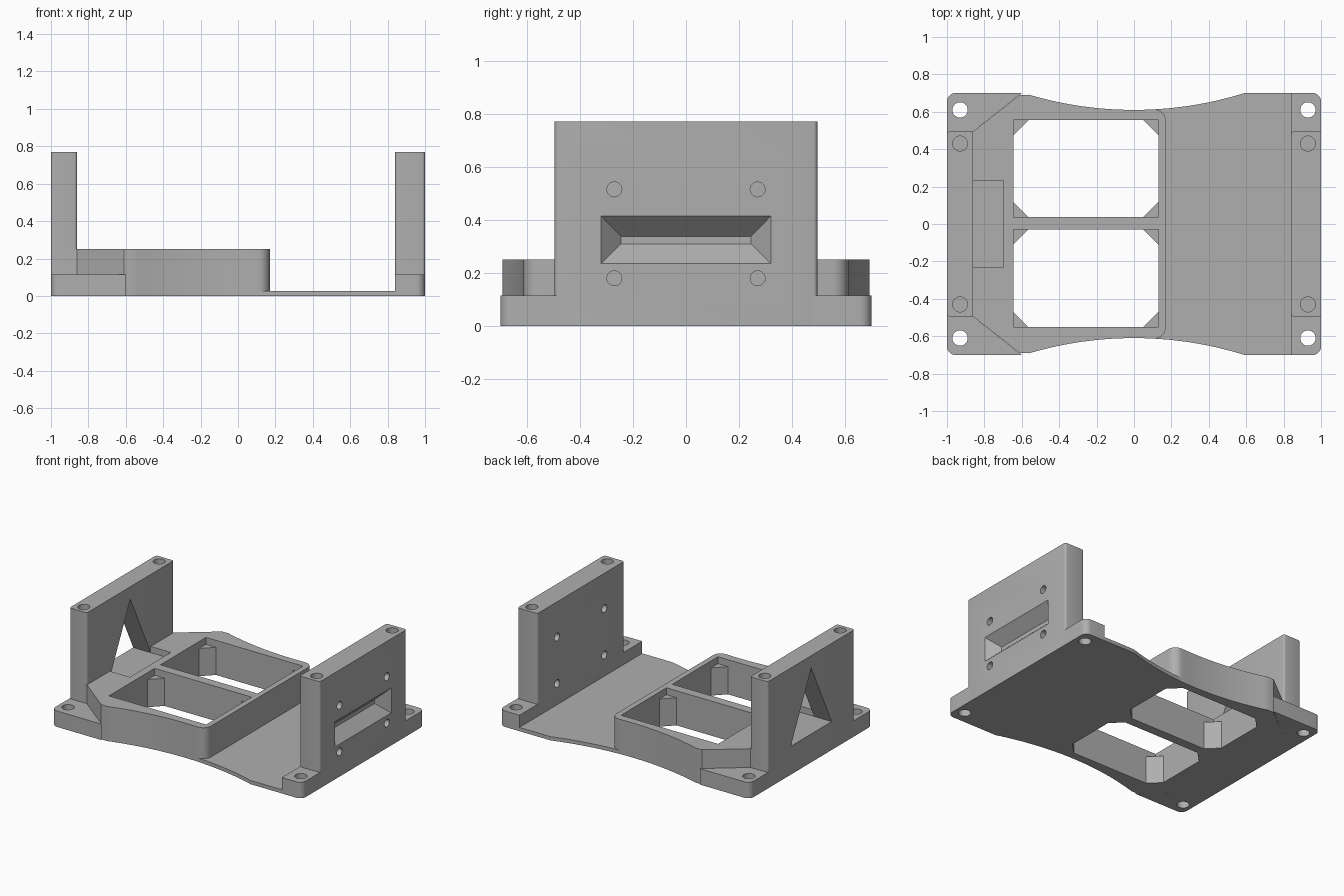
import bpy
import bmesh
from math import sin, cos, pi, sqrt, radians

old = bpy.data.objects.get("Cube")
if old:
    bpy.data.objects.remove(old, do_unlink=True)

grey = bpy.data.materials.new("matte grey")
grey.use_nodes = True
colour = (0.43, 0.43, 0.43, 1)
grey.diffuse_color = colour
grey.node_tree.nodes["Principled BSDF"].inputs["Base Color"].default_value = colour

WAIST, EDGE, REACH = 0.61, 0.70, 0.59     # pinched long sides
FRAME_H, FOOT_H, WALL_H, PLATE_H = 0.25, 0.115, 0.77, 0.027
WALL_Y = 0.495
POST_H = 0.2


def loft(name, start, end):
    """Closed solid between two matching loops of 3D points."""
    bm = bmesh.new()
    a = [bm.verts.new(p) for p in start]
    b = [bm.verts.new(p) for p in end]
    bm.faces.new(a)
    bm.faces.new(b)
    for i in range(len(a)):
        j = (i + 1) % len(a)
        bm.faces.new((a[i], a[j], b[j], b[i]))
    bmesh.ops.recalc_face_normals(bm, faces=bm.faces)
    mesh = bpy.data.meshes.new(name)
    bm.to_mesh(mesh)
    bm.free()
    mesh.materials.append(grey)
    obj = bpy.data.objects.new(name, mesh)
    bpy.context.collection.objects.link(obj)
    return obj


def prism_z(name, pts, z0, z1):
    return loft(name, [(x, y, z0) for x, y in pts], [(x, y, z1) for x, y in pts])


def prism_x(name, pts, x0, x1):
    return loft(name, [(x0, y, z) for y, z in pts], [(x1, y, z) for y, z in pts])


def arc(cx, cy, r, a0, a1, n):
    angles = [radians(a0 + (a1 - a0) * i / n) for i in range(n + 1)]
    return [(cx + r * cos(a), cy + r * sin(a)) for a in angles]


def circle(cx, cy, r):
    return arc(cx, cy, r, 0, 360, 32)[:-1]


def rect(x0, x1, y0, y1):
    return [(x0, y0), (x1, y0), (x1, y1), (x0, y1)]


def rounded_rect(x0, x1, y0, y1, r):
    return (arc(x0 + r, y0 + r, r, 180, 270, 4) + arc(x1 - r, y0 + r, r, 270, 360, 4)
            + arc(x1 - r, y1 - r, r, 0, 90, 4) + arc(x0 + r, y1 - r, r, 90, 180, 4))


def side_curve(x0, x1, n):
    """Points along the concave long side of the base."""
    sag = EDGE - WAIST
    r = (REACH ** 2 + sag ** 2) / (2 * sag)
    xs = [x0 + (x1 - x0) * i / n for i in range(n + 1)]
    return [(x, WAIST + r - sqrt(r * r - x * x)) for x in xs]


def mirrored(half):
    """Close a +y half outline with its -y mirror."""
    return half + [(x, -y) for x, y in reversed(half)]


def cut(obj, cutters):
    bpy.context.view_layer.objects.active = obj
    for c in cutters:
        c.hide_render = True
        mod = obj.modifiers.new("cut", 'BOOLEAN')
        mod.operation = 'DIFFERENCE'
        mod.solver = 'EXACT'
        mod.object = c
        bpy.ops.object.modifier_apply(modifier=mod.name)
        bpy.data.objects.remove(c, do_unlink=True)


parts = []

# Thin base plate between the frame and the right wall
half = [(0.15, 0.57)] + side_curve(0.11, REACH, 20) + [(0.86, EDGE)]
parts.append(prism_z("base_plate", mirrored(half), 0, PLATE_H))

# Raised frame with two windows
half = ([(-0.9, WALL_Y), (-0.86, WALL_Y), (-0.61, 0.69)]
        + side_curve(-REACH, 0.11, 24)[1:-1]
        + arc(0.11, 0.552, 0.06, 90, 0, 8))
frame = prism_z("window_frame", mirrored(half), 0, FRAME_H)
cutters = []
X0, X1, C = -0.645, 0.13, 0.08
for y0, y1 in ((0.037, 0.555), (-0.55, -0.03)):
    octagon = [(X0 + C, y0), (X1 - C, y0), (X1, y0 + C), (X1, y1 - C),
               (X1 - C, y1), (X0 + C, y1), (X0, y1 - C), (X0, y0 + C)]
    cutters.append(prism_z("window_low", octagon, -0.1, POST_H + 0.02))
    cutters.append(prism_z("window_high", rect(X0, X1, y0, y1), POST_H, 0.4))
cutters.append(prism_z("notch", rect(-1.1, -0.7, -0.233, 0.233), 0.205, 0.4))
cut(frame, cutters)
parts.append(frame)

# Left wall with a triangular opening
left_wall = prism_z("left_wall", rounded_rect(-1, -0.86, -WALL_Y, WALL_Y, 0.015), 0, WALL_H)
cutters = [prism_x("triangle", [(-0.233, 0.205), (0.233, 0.205), (0, 0.68)], -1.1, -0.8)]
cutters += [prism_z("bore", circle(-0.93, y, 0.04), 0.5, 0.9) for y in (-0.43, 0.43)]
cut(left_wall, cutters)
parts.append(left_wall)

# Right wall with a tapered slot and four screw holes
right_wall = prism_z("right_wall", rounded_rect(0.84, 1, -WALL_Y, WALL_Y, 0.015), 0, WALL_H)
slot = loft("slot",
            [(1.02, y, z) for y, z in rect(-0.339, 0.339, 0.216, 0.434)],
            [(0.92, y, z) for y, z in rect(-0.245, 0.245, 0.31, 0.338)])
cutters = [slot]
for y in (-0.27, 0.27):
    cutters += [prism_x("screw", circle(y, z, 0.028), 0.7, 1.1) for z in (0.18, 0.515)]
cutters += [prism_z("bore", circle(0.93, y, 0.04), 0.5, 0.9) for y in (-0.43, 0.43)]
cut(right_wall, cutters)
parts.append(right_wall)

# Corner feet with mounting holes
R = 0.045
for sy, end in ((-1, "front"), (1, "back")):
    left = ([(-1, 0.47), (-0.86, 0.47), (-0.86, WALL_Y), (-0.6, EDGE)]
            + arc(-1 + R, EDGE - R, R, 90, 180, 8))
    right = [(0.84, 0.47), (1, 0.47)] + arc(1 - R, EDGE - R, R, 0, 90, 8) + [(0.84, EDGE)]
    for side, pts, hx in (("left", left, -0.93), ("right", right, 0.93)):
        foot = prism_z(f"{side}_{end}_foot", [(x, y * sy) for x, y in pts], 0, FOOT_H)
        cut(foot, [prism_z("mount", circle(hx, 0.61 * sy, 0.041), -0.1, 0.3)])
        parts.append(foot)

# Smooth the curved sides, keep edges crisp
bpy.ops.object.select_all(action='DESELECT')
for p in parts:
    p.select_set(True)
bpy.context.view_layer.objects.active = parts[0]
bpy.ops.object.shade_smooth_by_angle(angle=radians(30))
